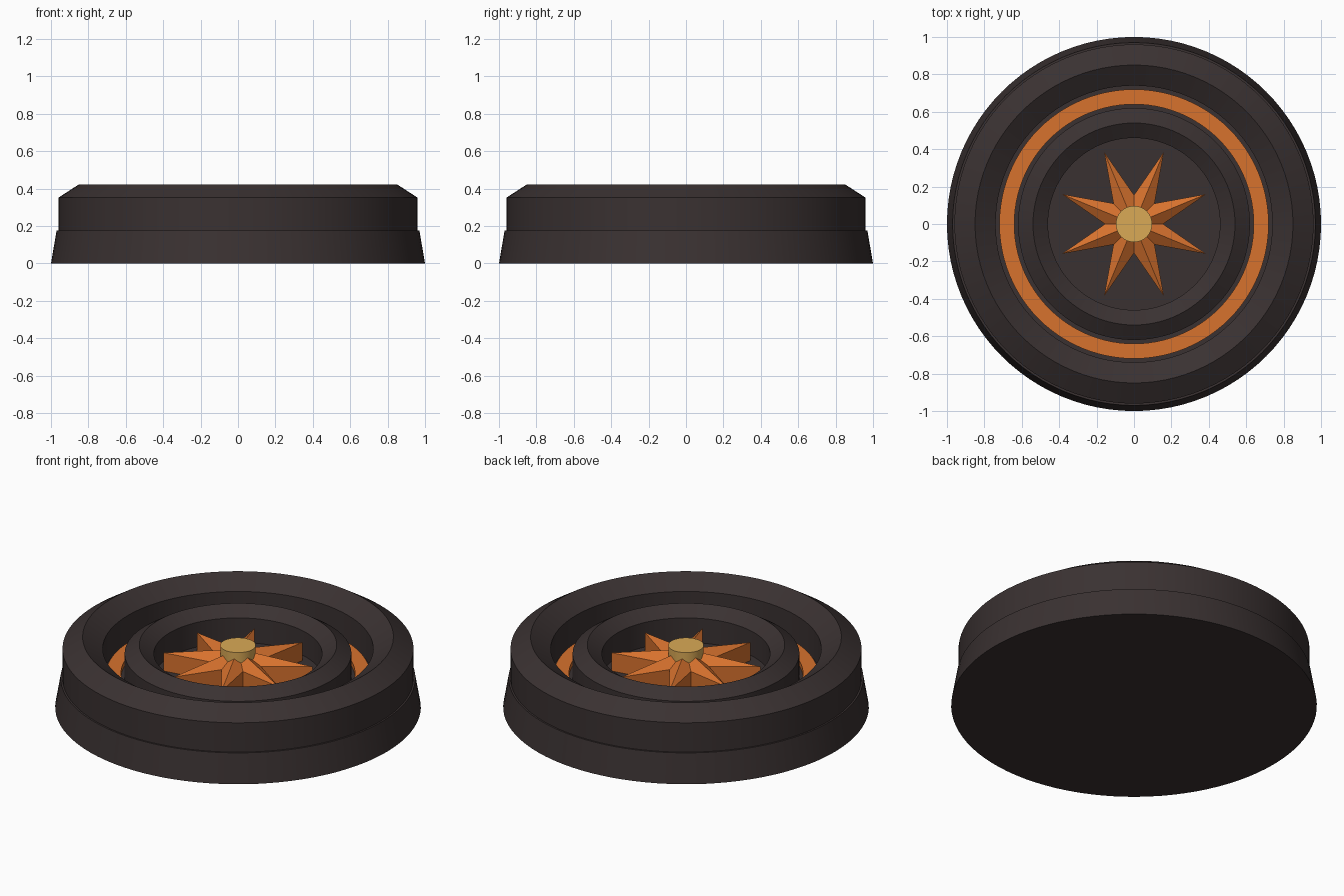
import bpy, bmesh, math
from mathutils import Vector, Matrix

cube = bpy.data.objects.get("Cube")
if cube:
    bpy.data.objects.remove(cube, do_unlink=True)

SEGMENTS = 96
FLOOR = 0.175


def material(name, rgb):
    mat = bpy.data.materials.new(name)
    mat.use_nodes = True
    color = (*rgb, 1)
    mat.diffuse_color = color
    bsdf = next(n for n in mat.node_tree.nodes if n.type == "BSDF_PRINCIPLED")
    bsdf.inputs["Base Color"].default_value = color
    bsdf.inputs["Roughness"].default_value = 0.7
    return mat


dark = material("dark brown", (0.042, 0.031, 0.031))
orange = material("orange", (0.68, 0.168, 0.027))
gold = material("gold", (0.70, 0.40, 0.093))


def finish(bm, name, mat, smooth=True):
    bmesh.ops.recalc_face_normals(bm, faces=bm.faces)
    mesh = bpy.data.meshes.new(name)
    bm.to_mesh(mesh)
    bm.free()
    mesh.materials.append(mat)
    obj = bpy.data.objects.new(name, mesh)
    bpy.context.collection.objects.link(obj)
    if smooth:
        bpy.ops.object.select_all(action="DESELECT")
        obj.select_set(True)
        bpy.context.view_layer.objects.active = obj
        bpy.ops.object.shade_smooth_by_angle(angle=math.radians(25))
    return obj


def lathe(name, profile, mat):
    """Spin a closed (radius, height) outline around the z axis."""
    bm = bmesh.new()
    verts = [bm.verts.new((r, 0, z)) for r, z in profile]
    edges = [bm.edges.new((a, b)) for a, b in zip(verts, verts[1:] + verts[:1])]
    bmesh.ops.spin(bm, geom=verts + edges, axis=(0, 0, 1), cent=(0, 0, 0),
                   angle=math.tau, steps=SEGMENTS, use_merge=True)
    bmesh.ops.remove_doubles(bm, verts=bm.verts, dist=1e-5)
    return finish(bm, name, mat)


def frustum(name, r_low, r_high, low, high, mat):
    bm = bmesh.new()
    bmesh.ops.create_cone(bm, cap_ends=True, segments=SEGMENTS, radius1=r_low,
                          radius2=r_high, depth=high - low,
                          matrix=Matrix.Translation((0, 0, (low + high) / 2)))
    return finish(bm, name, mat)


def peaked_wall(name, inner, outer, shoulder, peak):
    """Round wall whose top is bevelled up to a central ridge."""
    lathe(name, [(inner, FLOOR - 0.02), (outer, FLOOR - 0.02), (outer, shoulder),
                 ((inner + outer) / 2, peak), (inner, shoulder)], dark)


def star(name, points, tip, valley, rim, apex, mat):
    """Faceted star with vertical sides and a ridge along every point."""
    bm = bmesh.new()
    top = bm.verts.new((0, 0, apex))
    upper, lower = [], []
    for i in range(points * 2):
        angle = math.pi * (i + 0.5 * points / 4) / points
        radius = valley if i % 2 else tip
        spot = Vector((radius * math.cos(angle), radius * math.sin(angle), rim))
        upper.append(bm.verts.new(spot))
        lower.append(bm.verts.new((spot.x, spot.y, FLOOR - 0.01)))
    for i in range(points * 2):
        j = (i + 1) % (points * 2)
        bm.faces.new((top, upper[i], upper[j]))
        bm.faces.new((lower[i], lower[j], upper[j], upper[i]))
    bm.faces.new(lower)
    return finish(bm, name, mat, smooth=False)


# Tapered base and the two ridged walls
frustum("base", 1.0, 0.97, 0, FLOOR, dark)
peaked_wall("outer_wall", 0.74, 0.96, 0.352, 0.423)
peaked_wall("inner_wall", 0.46, 0.62, 0.323, 0.375)

# Coloured band in the channel
lathe("channel_band", [(0.64, FLOOR - 0.01), (0.72, FLOOR - 0.01),
                       (0.72, 0.205), (0.64, 0.205)], orange)

# Star emblem and its hub
star("star", 8, 0.417, 0.155, 0.285, 0.35, orange)
frustum("hub", 0.097, 0.097, FLOOR, 0.373, gold)
